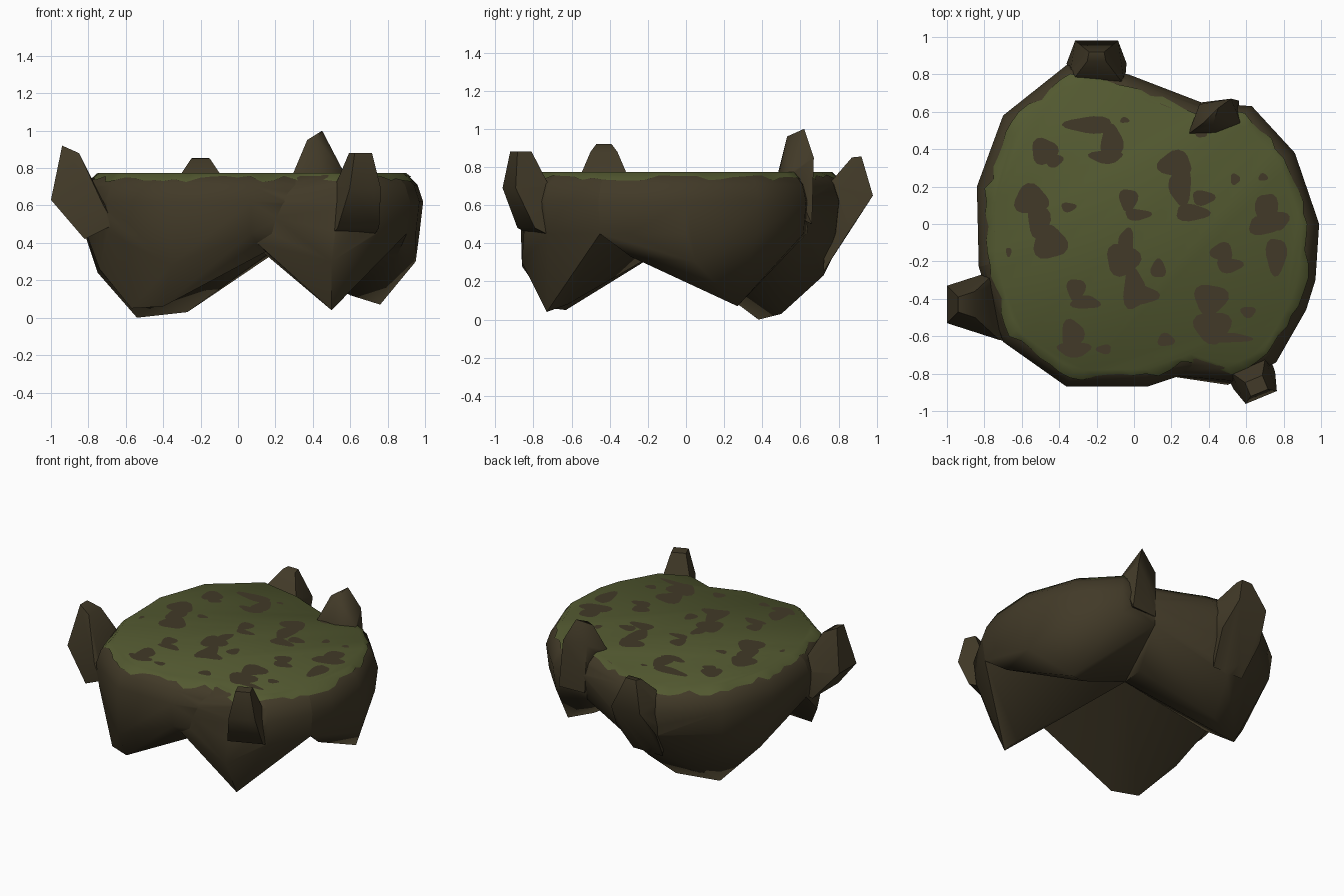
import bpy, bmesh, math, random
from mathutils import Vector

if "Cube" in bpy.data.objects:
    bpy.data.objects.remove(bpy.data.objects["Cube"])
random.seed(4)


def material(name, rgb):
    m = bpy.data.materials.new(name)
    m.diffuse_color = (*rgb, 1)
    m.use_nodes = True
    m.node_tree.nodes["Principled BSDF"].inputs["Base Color"].default_value = m.diffuse_color
    return m


BROWN = material("earth brown", (0.054, 0.042, 0.021))
GREEN = material("moss green", (0.086, 0.100, 0.030))


def finish(bm, name, mat, angle=50):
    bmesh.ops.recalc_face_normals(bm, faces=bm.faces[:])
    me = bpy.data.meshes.new(name)
    bm.to_mesh(me)
    bm.free()
    ob = bpy.data.objects.new(name, me)
    bpy.context.collection.objects.link(ob)
    me.materials.append(mat)
    smooth(ob, angle)
    return ob


def smooth(ob, angle):
    bpy.ops.object.select_all(action='DESELECT')
    ob.select_set(True)
    bpy.context.view_layer.objects.active = ob
    bpy.ops.object.shade_smooth_by_angle(angle=math.radians(angle))


def hull(name, pts):
    bm = bmesh.new()
    for p in pts:
        bm.verts.new(p)
    res = bmesh.ops.convex_hull(bm, input=bm.verts[:])
    junk = {v for v in res["geom_interior"] + res["geom_unused"]
            if isinstance(v, bmesh.types.BMVert)}
    bmesh.ops.delete(bm, geom=list(junk), context='VERTS')
    return finish(bm, name, BROWN)


# Plan outline of the islet, counter-clockwise
OUT = [(.34, -.78), (.55, -.84), (.76, -.74), (.92, -.46), (.97, -.3), (.99, 0),
       (.86, .38), (.63, .63), (.36, .65), (-.03, .8), (-.36, .85), (-.70, .58),
       (-.84, .2), (-.83, -.23), (-.70, -.63), (-.36, -.87), (.07, -.87)]


def inset(p, t, z):
    v = Vector((p[0], p[1], 0))
    v *= 1 - t / v.length
    v.z = z
    return v


# Four rocky lumps: each spans part of the outline and ends in a low tip
RIM = [(.09, .77), (.03, .71), (0, .62), (.02, .45)]
LUMPS = {
    "front_right_rock": ([0, 1, 2, 3],
                         [(.5, -.73, .04), (.48, -.62, .08), (.1, -.8, .4), (.1, -.8, .6),
                          (.5, -.86, .3)]),
    "right_rock": ([3, 4, 5, 6, 7, 8],
                   [(.76, .27, .07), (.6, .2, .12), (.85, -.29, .33), (.95, .05, .3)]),
    "back_left_rock": ([8, 9, 10, 11, 12, 13],
                       [(-.54, .38, 0), (-.27, .5, .03), (-.75, .22, .24),
                        (-.2, .72, .23), (.16, .25, .34)]),
    "front_left_rock": ([13, 14, 15, 16, 0],
                        [(-.57, -.63, .05), (-.4, -.71, .06), (-.74, -.45, .26),
                         (-.36, -.86, .28)]),
}
rocks = []
for name, (ids, tips) in LUMPS.items():
    pts = [inset(OUT[i], t, z) for i in ids for t, z in RIM]
    pts += [Vector(p) for p in tips + [(0, 0, .77), (.05, -.03, .42)]]
    rocks.append(hull(name, pts))


# Horns: (outward distance, height, half width) sections swept about a direction
def horn(name, angle, side, prof):
    d = Vector((math.cos(angle), math.sin(angle), 0))
    s = Vector((-d.y, d.x, 0))
    rocks.append(hull(name, [d * r + s * (side + k * w) + Vector((0, 0, z))
                             for r, z, w in prof for k in (-1, -.5, .5, 1)]))


horn("left_horn", math.pi, .43,
     [(.66, .5, .2), (.82, .42, .15), (1, .63, .1), (.94, .92, .04),
      (.85, .88, .07), (.72, .6, .19)])
horn("back_horn", math.pi / 2, .2,
     [(.72, .25, .12), (.86, .47, .16), (.98, .65, .115), (.92, .855, .04),
      (.87, .85, .05), (.74, .7, .15)])
horn("front_horn", math.atan2(-.92, .38), .275,
     [(.85, .4, .13), (1.02, .48, .12), (1.117, .69, .09), (1.09, .88, .05),
      (1.01, .88, .05), (.93, .7, .1)])
rocks.append(hull("back_right_horn",
                  [(.45, .62, 1), (.37, .54, .95), (.42, .53, .96), (.35, .64, .84),
                   (.52, .67, .85), (.29, .48, .76), (.57, .54, .77), (.36, .65, .5),
                   (.56, .66, .5), (.45, .45, .6)]))

# Merge rocks and horns into one body
body = rocks[0]
body.name = "rock_body"
bpy.context.view_layer.objects.active = body
for other in rocks[1:]:
    m = body.modifiers.new("join", 'BOOLEAN')
    m.operation, m.solver, m.object = 'UNION', 'EXACT', other
    bpy.context.view_layer.objects.active = body
    bpy.ops.object.modifier_apply(modifier=m.name)
    bpy.data.objects.remove(other)
smooth(body, 50)

# Moss cap: flat top with a ragged skirt over the rim
bm = bmesh.new()
top, low = [], []
for i, a in enumerate(OUT):
    b = OUT[(i + 1) % len(OUT)]
    steps = max(1, round((Vector(b) - Vector(a)).length / .07))
    for k in range(steps):
        p = Vector(a).lerp(Vector(b), k / steps)
        t = random.uniform(.035, .07)
        top.append(bm.verts.new(inset(p, .092, .774)))
        low.append(bm.verts.new(inset(p, t, .779 - (.09 - t))))
bm.faces.new(top)
for i in range(len(top)):
    j = (i + 1) % len(top)
    bm.faces.new((top[i], low[i], low[j], top[j]))
cap = finish(bm, "moss_cap", GREEN, 60)

# Bare earth patches: wobbly ellipses (x, y, x radius, y radius)
PATCHES = [(-.24, .53, .13, .045), (-.12, .44, .06, .09), (-.15, .36, .09, .035),
           (.22, .32, .09, .07), (.25, .2, .06, .1), (.31, .06, .09, .045),
           (.37, .14, .06, .04), (-.55, .13, .09, .08), (-.51, .02, .06, .09),
           (-.45, -.1, .09, .09), (.71, .07, .06, .1), (.69, -.01, .08, .05),
           (.77, .02, .06, .05), (.76, -.17, .055, .1), (-.06, -.19, .09, .085),
           (-.04, -.1, .04, .08), (0, -.35, .06, .11), (.05, -.38, .08, .05),
           (.41, -.4, .09, .08), (.42, -.55, .1, .085), (.52, -.61, .11, .025)]
SPOTS = [(-.48, .39, .07, .07), (-.43, .34, .05, .035), (-.03, .13, .05, .06),
         (.02, .05, .07, .03), (.47, -.15, .06, .05), (.51, -.22, .07, .04),
         (-.31, -.35, .05, .06), (-.26, -.42, .08, .035), (-.33, -.59, .06, .08),
         (-.32, -.67, .09, .04), (-.35, .09, .04, .025), (.13, -.24, .04, .05),
         (-.16, -.67, .04, .025), (.17, -.62, .045, .035), (.61, -.47, .04, .03),
         (.36, .49, .03, .03), (.54, .24, .025, .03), (-.05, .555, .025, .015),
         (-.67, -.15, .015, .025), (.69, .25, .025, .02)]
bm = bmesh.new()
for x, y, rx, ry in PATCHES + SPOTS:
    ph = random.uniform(0, 6.28)
    ring = []
    for k in range(18):
        a = k * math.tau / 18
        w = 1 + .13 * math.sin(3 * a + ph)
        ring.append(bm.verts.new((x + rx * w * math.cos(a), y + ry * w * math.sin(a), .777)))
    bm.faces.new(ring)
finish(bm, "earth_patches", BROWN)
